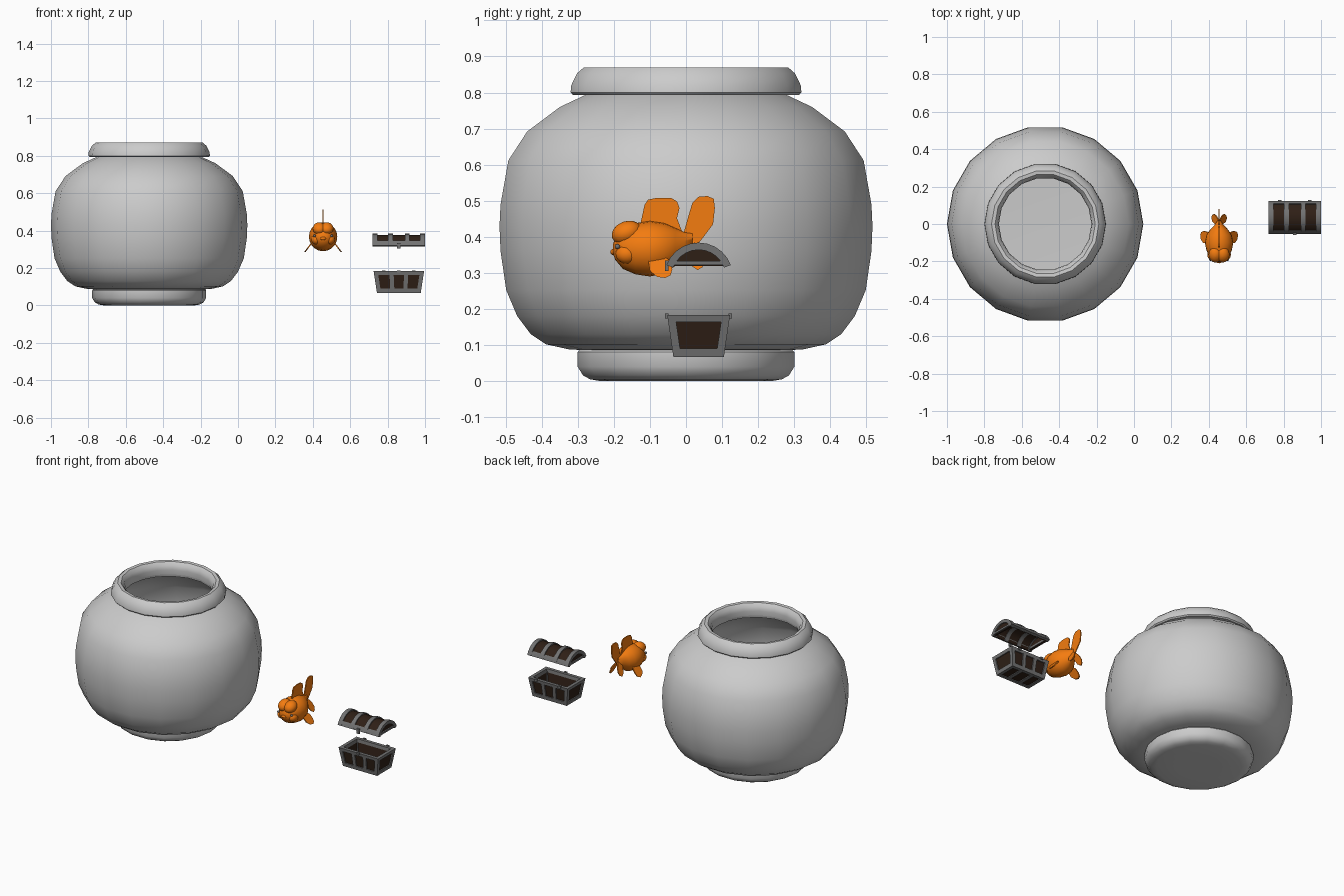
import bpy, bmesh
from math import sin, cos, pi, radians
from mathutils import Vector, Matrix

if "Cube" in bpy.data.objects:
    bpy.data.objects.remove(bpy.data.objects["Cube"])


def material(name, rgb):
    m = bpy.data.materials.new(name)
    m.diffuse_color = (*rgb, 1)
    m.use_nodes = True
    m.node_tree.nodes["Principled BSDF"].inputs["Base Color"].default_value = m.diffuse_color
    return m


ORANGE = material("orange_scales", (0.9, 0.2, 0.005))
WOOD = material("dark_wood", (0.028, 0.014, 0.008))
IRON = material("iron", (0.17, 0.17, 0.17))


def part(name, lofts, mat=None, angle=40):
    """One object made of lofts; each loft is a list of equal-length rings, capped
    at both ends unless the last ring repeats the first (closed loop)."""
    bm = bmesh.new()
    for rings in lofts:
        closed = rings[0] is rings[-1]
        vs = [[bm.verts.new(p) for p in r] for r in (rings[:-1] if closed else rings)]
        if closed:
            vs.append(vs[0])
        n = len(vs[0])
        for a, b in zip(vs, vs[1:]):
            for i in range(n):
                j = (i + 1) % n
                bm.faces.new((a[i], a[j], b[j], b[i]))
        if not closed:
            bm.faces.new(vs[0])
            bm.faces.new(vs[-1])
    bmesh.ops.recalc_face_normals(bm, faces=bm.faces)
    me = bpy.data.meshes.new(name)
    bm.to_mesh(me)
    bm.free()
    me.polygons.foreach_set("use_smooth", [True] * len(me.polygons))
    me.set_sharp_from_angle(angle=radians(angle))
    ob = bpy.data.objects.new(name, me)
    bpy.context.collection.objects.link(ob)
    if mat:
        me.materials.append(mat)
    return ob


# ---------- fish bowl ----------
BX = -0.475


def lathe(profile, closed=False, n=18):
    rings = [[(BX + r * cos(2 * pi * i / n), r * sin(2 * pi * i / n), z)
              for i in range(n)] for r, z in profile]
    return rings + [rings[0]] if closed else rings


outer = [(0.29, 0.086), (0.33, 0.088), (0.394, 0.102), (0.437, 0.13), (0.475, 0.18),
         (0.506, 0.252), (0.522, 0.36), (0.525, 0.43), (0.522, 0.49), (0.50, 0.612),
         (0.447, 0.692), (0.355, 0.76), (0.275, 0.797)]
inner = [(r - 0.02, z + (0.015 if z < 0.2 else -0.015 if z > 0.65 else 0))
         for r, z in reversed(outer)]
part("bowl_body", [lathe(outer + [(0.25, 0.805)] + inner)])
part("bowl_rim", [lathe([(0.25, 0.797), (0.318, 0.793), (0.325, 0.80), (0.323, 0.82),
                         (0.307, 0.853), (0.287, 0.87), (0.268, 0.868), (0.252, 0.85),
                         (0.2475, 0.825)], True)])
part("bowl_base", [lathe([(0.295, 0.09), (0.305, 0.08), (0.305, 0.04), (0.29, 0.016),
                          (0.27, 0.005), (0.24, 0.0), (0.12, 0.0)])])

# ---------- goldfish ----------
FX = 0.455


def ellipsoid(c, r, tilt=0, n=16, m=10):
    rot = Matrix.Rotation(radians(tilt), 3, 'X')
    rings = []
    for k in range(m + 1):
        t = pi * (0.02 + 0.96 * k / m)
        rings.append([Vector(c) + rot @ Vector((r[0] * sin(t) * cos(2 * pi * i / n),
                                                r[1] * sin(t) * sin(2 * pi * i / n),
                                                r[2] * cos(t))) for i in range(n)])
    return rings


def fin(yz, x0=0.0, slope=0.0, z0=0.0, side=1, t=0.003):
    """Thin plate in the y-z plane, leaning outwards as it drops below z0."""
    return [[(FX + side * (x0 + slope * (z0 - z)) + d, y, z) for y, z in yz]
            for d in (-t, t)]


stations = [(-0.203, 0.366, 0.015, 0.012), (-0.196, 0.366, 0.035, 0.03),
            (-0.175, 0.366, 0.053, 0.055), (-0.14, 0.367, 0.068, 0.071),
            (-0.10, 0.367, 0.076, 0.077), (-0.06, 0.368, 0.068, 0.07),
            (-0.03, 0.372, 0.048, 0.053), (-0.005, 0.378, 0.024, 0.035),
            (0.018, 0.383, 0.009, 0.027)]
body = [[(FX + w * cos(2 * pi * i / 20), y, z + h * sin(2 * pi * i / 20))
         for i in range(20)] for y, z, w, h in stations]
part("fish_body", [body], ORANGE, 60)
part("fish_head_cap", [ellipsoid((FX + s * 0.02, -0.164, 0.411), (0.036, 0.043, 0.032), 20)
                       for s in (-1, 1)], ORANGE, 60)
part("fish_cheeks", [ellipsoid((FX + s * 0.037, -0.163, 0.352), (0.026, 0.032, 0.027))
                     for s in (-1, 1)], ORANGE, 60)
part("fish_mouth", [ellipsoid((FX, -0.2, 0.358), (0.016, 0.01, 0.009))], ORANGE, 60)
part("fish_eyes", [ellipsoid((FX + s * 0.046, -0.19, 0.373), (0.007, 0.007, 0.007))
                   for s in (-1, 1)], IRON, 60)
part("fish_dorsal_fin", [fin([(-0.13, 0.42), (-0.122, 0.455), (-0.115, 0.488),
                              (-0.105, 0.503), (-0.08, 0.508), (-0.04, 0.507),
                              (-0.025, 0.498), (-0.018, 0.48), (-0.025, 0.452),
                              (-0.015, 0.425), (-0.005, 0.40), (-0.06, 0.39)])], ORANGE)
part("fish_upper_tail", [fin([(-0.01, 0.37), (-0.008, 0.405), (0.006, 0.455),
                              (0.018, 0.495), (0.035, 0.511), (0.06, 0.513), (0.077, 0.505),
                              (0.08, 0.48), (0.075, 0.435), (0.045, 0.395),
                              (0.015, 0.36)])], ORANGE)
part("fish_lower_tail", [fin([(-0.005, 0.40), (0.02, 0.39), (0.045, 0.36), (0.053, 0.335),
                              (0.046, 0.316), (0.032, 0.308), (0.012, 0.322), (0.0, 0.35)],
                             0.0, 0.45, 0.395, s) for s in (-1, 1)], ORANGE)
part("fish_side_fins", [fin([(-0.105, 0.338), (-0.06, 0.345), (-0.043, 0.333),
                             (-0.038, 0.31), (-0.043, 0.293), (-0.058, 0.286),
                             (-0.08, 0.289), (-0.1, 0.305)], 0.055, 0.75, 0.342, s, 0.004)
                        for s in (-1, 1)], ORANGE)

# ---------- treasure chest ----------
CX, CY, Z0, Z1 = 0.86, 0.035, 0.067, 0.183


def rect(c, hx, hy):
    return [(c[0] + a * hx, c[1] + b * hy, c[2])
            for a, b in ((-1, -1), (1, -1), (1, 1), (-1, 1))]


def prism(a, b, hx, hy):
    return [rect(a, hx, hy), rect(b, hx, hy)]


def wall(u, v, t, inset):
    """Point on the tapered chest: u, v in -1..1, t = 0 bottom, 1 top."""
    return (CX + u * (0.117 + 0.018 * t - inset), CY + v * (0.07 + 0.017 * t - inset),
            Z0 + t * (Z1 - Z0))


def ring(t, inset):
    return [wall(u, v, t, inset) for u, v in ((-1, -1), (1, -1), (1, 1), (-1, 1))]


part("chest_box", [[ring(0.04, 0.007), ring(0.97, 0.007), ring(0.97, 0.017),
                    ring(0.15, 0.017)]], WOOD, 20)
straps = [prism(wall(u, v, 0, 0.011), wall(u, v, 1, 0.011), 0.011, 0.011)
          for u in (-1, 1) for v in (-1, 1)]
straps += [prism(wall(u, v, 0, 0.007), wall(u, v, 1, 0.007), 0.011, 0.007)
           for u in (-0.31, 0.31) for v in (-1, 1)]
# top and bottom edge frames, following the taper
for t0, t1 in ((0, 0.2), (0.83, 1)):
    loop = [ring(t0, 0), ring(t1, 0), ring(t1, 0.02), ring(t0, 0.02)]
    straps.append(loop + [loop[0]])
straps += [prism((CX + s * 0.04, CY, Z0), (CX + s * 0.04, CY, Z0 + 0.01), 0.011, 0.068)
           for s in (-1, 1)]
part("chest_straps", straps, IRON, 20)
part("chest_hinges_and_hasp",
     [prism((CX + x, CY + y, 0.174), (CX + x, CY + y, 0.187), 0.009, 0.005)
      for x, y in ((-0.08, 0.088), (0.08, 0.088), (0, -0.088))], IRON, 20)

R, ZC, HALF = 0.095, 0.289, 70


def arch(x0, x1, r0, r1, a0=-HALF, a1=HALF, n=10):
    """Curved strip of the lid between two radii; r0 = 0 gives a filled end panel."""
    ang = [radians(a0 + (a1 - a0) * i / n) for i in range(n + 1)]
    sec = [(CY + r1 * sin(a), ZC + r1 * cos(a)) for a in ang]
    if r0:
        sec += [(CY + r0 * sin(a), ZC + r0 * cos(a)) for a in reversed(ang)]
    return [[(x, y, z) for y, z in sec] for x in (x0, x1)]


part("lid_boards", [arch(CX - 0.13, CX + 0.13, R - 0.018, R - 0.007)]
     + [arch(CX + s * 0.132, CX + s * 0.122, 0, R - 0.008) for s in (-1, 1)], WOOD, 30)
bands = [arch(CX + c - w, CX + c + w, R - 0.02, R)
         for c, w in ((-0.127, 0.013), (-0.045, 0.013), (0.045, 0.013), (0.127, 0.013))]
bands += [arch(CX - 0.138, CX + 0.138, R - 0.018, R - 0.001, s * 52, s * HALF, 2)
          for s in (-1, 1)]
bands += [prism((CX + s * 0.13, CY, 0.322), (CX + s * 0.13, CY, 0.333), 0.01, 0.083)
          for s in (-1, 1)]
part("lid_bands", bands, IRON, 30)
part("lid_latch", [prism((CX, CY - 0.088, 0.305), (CX, CY - 0.088, 0.335), 0.009, 0.005)],
     IRON, 20)
